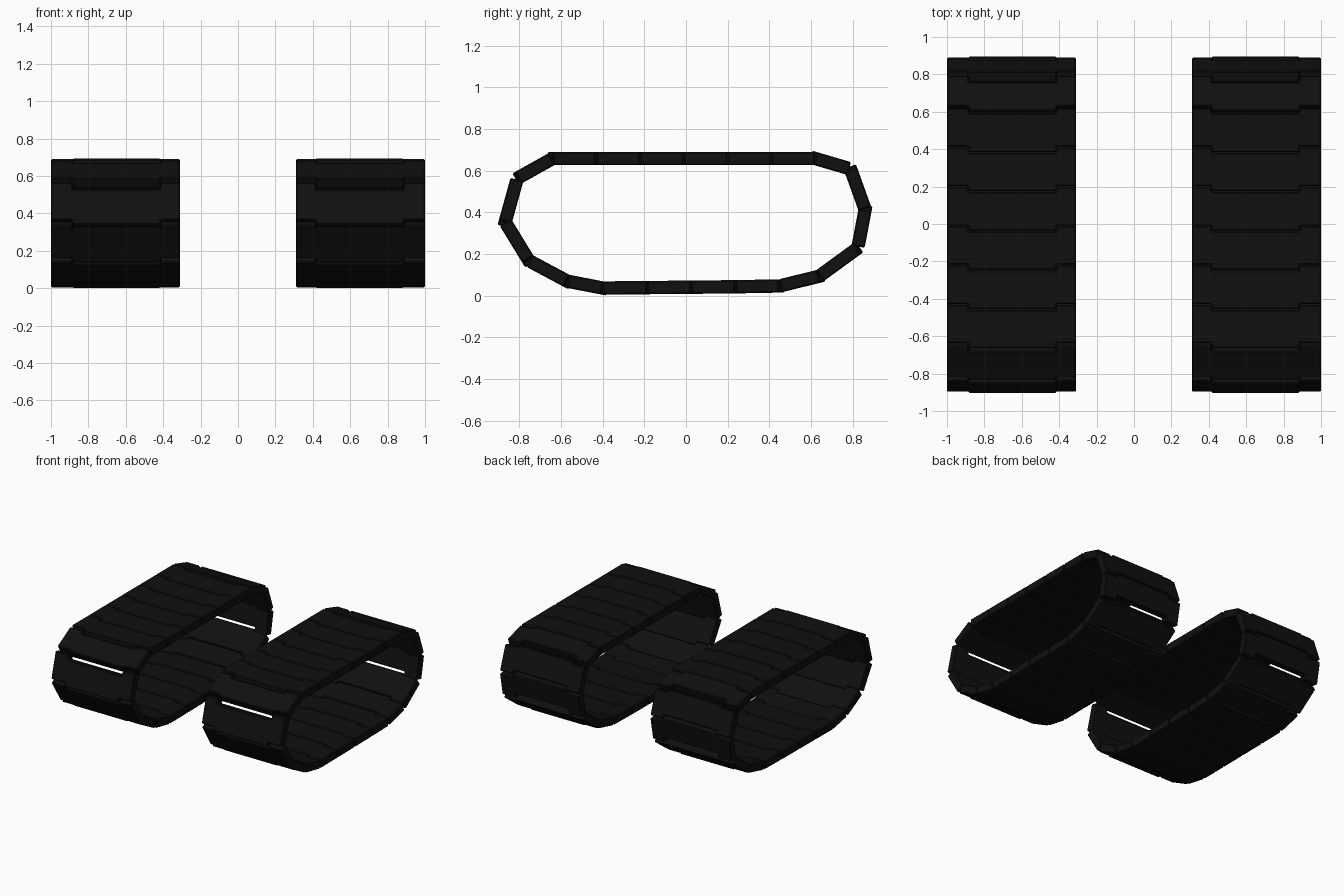
import bpy, bmesh
from mathutils import Vector

if "Cube" in bpy.data.objects:
    bpy.data.objects.remove(bpy.data.objects["Cube"])

THICK = 0.064
X_IN, X_OUT = 0.31, 1.0        # side edges of one track
M_IN, M_OUT = 0.415, 0.885     # central tongue
SHIFT = 0.027                  # tongue offset past the hinge line

rubber = bpy.data.materials.new("dark_rubber")
rubber.diffuse_color = (0.005, 0.005, 0.005, 1)
rubber.use_nodes = True
rubber.node_tree.nodes["Principled BSDF"].inputs["Base Color"].default_value = rubber.diffuse_color

# hinge positions (y, z, gap) travelling forward on top, down the front, back below, up the rear
joints = [(0.62 - 1.26 * i / 6, 0.655, 0.005) for i in range(6)]
joints += [(-0.64, 0.655, 0.008), (-0.81, 0.56, 0.036), (-0.868, 0.35, 0.008),
           (-0.755, 0.165, 0.014), (-0.57, 0.066, 0.008)]
joints += [(-0.40 + 0.85 * i / 4, 0.033 + 0.008 * i / 4, 0.005) for i in range(4)]
joints += [(0.45, 0.043, 0.008), (0.64, 0.09, 0.008), (0.825, 0.225, 0.036),
           (0.86, 0.41, 0.008), (0.79, 0.605, 0.03)]


def add_link(bm, a, b, side):
    """One interlocking plate: notch at hinge a, tongue at hinge b."""
    p, q = Vector((0, a[0], a[1])), Vector((0, b[0], b[1]))
    d = (q - p).normalized()
    n = Vector((0, d.z, -d.y))              # outward from the loop
    length = (q - p).length
    side_a, side_b = min(a[2], 0.014) / 2, length - min(b[2], 0.014) / 2
    mid_a, mid_b = SHIFT + a[2] / 2, length + SHIFT - b[2] / 2
    outline = [(X_IN, side_a), (M_IN, side_a), (M_IN, mid_a), (M_OUT, mid_a),
               (M_OUT, side_a), (X_OUT, side_a), (X_OUT, side_b), (M_OUT, side_b),
               (M_OUT, mid_b), (M_IN, mid_b), (M_IN, side_b), (X_IN, side_b)]
    layers = []
    for h in (-THICK / 2, THICK / 2):
        layers.append([bm.verts.new(p + d * s + n * h + Vector((side * x, 0, 0)))
                       for x, s in outline])
    low, high = layers
    bm.faces.new(low)
    bm.faces.new(high)
    for i in range(len(outline)):
        j = (i + 1) % len(outline)
        bm.faces.new((low[i], low[j], high[j], high[i]))


def build_track(name, side):
    bm = bmesh.new()
    for i, a in enumerate(joints):
        add_link(bm, a, joints[(i + 1) % len(joints)], side)
    bmesh.ops.recalc_face_normals(bm, faces=bm.faces)
    # lift to rest on the ground
    low = min(v.co.z for v in bm.verts)
    bmesh.ops.translate(bm, verts=bm.verts, vec=(0, 0, -low))
    me = bpy.data.meshes.new(name)
    bm.to_mesh(me)
    bm.free()
    me.materials.append(rubber)
    ob = bpy.data.objects.new(name, me)
    bpy.context.collection.objects.link(ob)
    # softened plate edges
    bev = ob.modifiers.new("plate_bevel", 'BEVEL')
    bev.width = 0.006
    bev.segments = 1
    bev.limit_method = 'ANGLE'


# the pair of tracks
build_track("right_track", 1)
build_track("left_track", -1)
